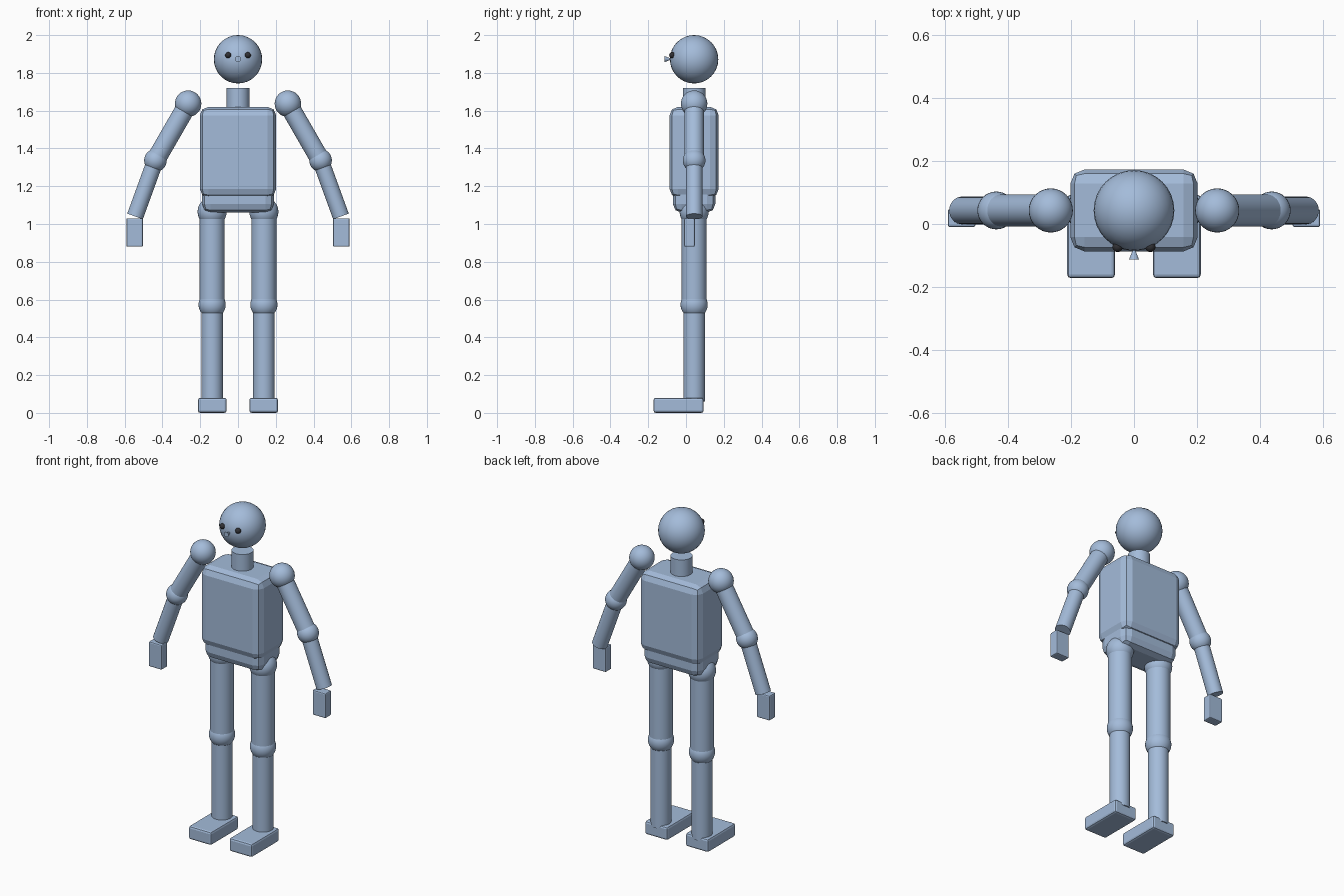
import bpy
from mathutils import Vector

if "Cube" in bpy.data.objects:
    bpy.data.objects.remove(bpy.data.objects["Cube"])

YC = 0.043  # depth of the body's centre line


def material(name, rgb):
    m = bpy.data.materials.new(name)
    m.diffuse_color = (*rgb, 1)
    m.use_nodes = True
    m.node_tree.nodes["Principled BSDF"].inputs["Base Color"].default_value = m.diffuse_color
    return m


BLUE = material("soft_blue", (0.37, 0.50, 0.70))
DARK = material("eye_dark", (0.03, 0.03, 0.035))


def finish(name, mat, smooth=True):
    ob = bpy.context.object
    ob.name = name
    ob.data.materials.append(mat)
    if smooth:
        bpy.ops.object.shade_smooth_by_angle()
    return ob


def ball(name, loc, r, mat=BLUE):
    bpy.ops.mesh.primitive_uv_sphere_add(segments=32, ring_count=16, radius=r, location=loc)
    return finish(name, mat)


def rod(name, a, b, r1, r2=None):
    """Round rod or cone running from point a to point b."""
    a, b = Vector(a), Vector(b)
    d = b - a
    bpy.ops.mesh.primitive_cone_add(vertices=32, radius1=r1, radius2=r1 if r2 is None else r2,
                                    depth=d.length, location=(a + b) / 2,
                                    rotation=d.to_track_quat('Z', 'Y').to_euler())
    return finish(name, BLUE)


def box(name, lo, hi, bevel, segments=2):
    """Box between two corners with bevelled edges."""
    lo, hi = Vector(lo), Vector(hi)
    bpy.ops.mesh.primitive_cube_add(size=1, location=(lo + hi) / 2)
    ob = bpy.context.object
    ob.scale = hi - lo
    bpy.ops.object.transform_apply(location=False, rotation=False, scale=True)
    mod = ob.modifiers.new("bevel", 'BEVEL')
    mod.width = bevel
    mod.segments = segments
    return finish(name, BLUE, smooth=False)


# Head, neck and body
ball("head", (0, YC, 1.872), 0.128)
rod("neck", (0, YC, 1.56), (0, YC, 1.72), 0.06)
box("torso", (-0.202, YC - 0.13, 1.14), (0.202, YC + 0.13, 1.62), 0.045)
box("pelvis", (-0.19, YC - 0.112, 1.06), (0.19, YC + 0.112, 1.28), 0.045)

# Nose cone with its wide end facing forward
rod("nose", (0, -0.113, 1.873), (0, -0.075, 1.873), 0.016, 0.001)

# Paired parts
for side, s in (("left", 1), ("right", -1)):
    ball(side + "_eye", (s * 0.052, -0.073, 1.894), 0.016, DARK)

    # Arm
    shoulder = (s * 0.264, YC, 1.637)
    elbow = (s * 0.437, YC, 1.337)
    wrist = (s * 0.545, YC, 1.04)
    ball(side + "_shoulder", shoulder, 0.07)
    rod(side + "_upper_arm", shoulder, elbow, 0.051)
    ball(side + "_elbow", elbow, 0.06)
    rod(side + "_forearm", elbow, wrist, 0.044)
    x0, x1 = sorted((s * 0.503, s * 0.591))
    box(side + "_hand", (x0, -0.01, 0.88), (x1, 0.047, 1.03), 0.007)

    # Leg
    x = s * 0.137
    ball(side + "_hip", (x, YC, 1.065), 0.077)
    rod(side + "_thigh", (x, YC, 1.065), (x, YC, 0.575), 0.066)
    ball(side + "_knee", (x, YC, 0.573), 0.072)
    rod(side + "_shin", (x, YC, 0.575), (x, YC, 0.06), 0.057)
    x0, x1 = sorted((s * 0.06, s * 0.212))
    box(side + "_foot", (x0, -0.172, 0), (x1, 0.093, 0.08), 0.012)
